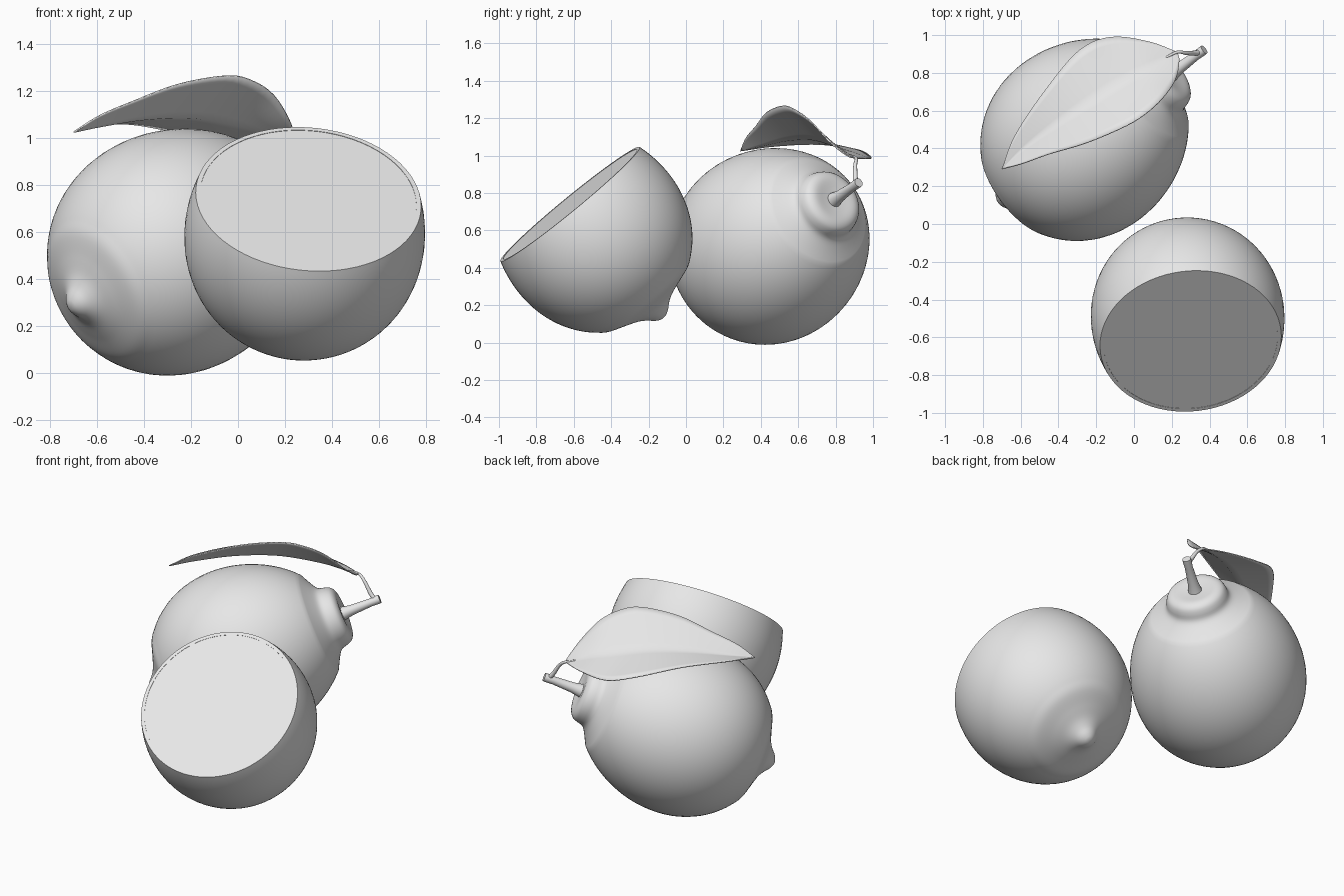
import bpy, bmesh, math
from mathutils import Vector, Matrix

if "Cube" in bpy.data.objects:
    bpy.data.objects.remove(bpy.data.objects["Cube"])

GREY = bpy.data.materials.new("light_grey")
GREY.diffuse_color = (0.8, 0.8, 0.8, 1)
GREY.use_nodes = True
GREY.node_tree.nodes["Principled BSDF"].inputs["Base Color"].default_value = GREY.diffuse_color


def finish(bm, name, matrix=Matrix(), angle=50):
    bmesh.ops.remove_doubles(bm, verts=bm.verts, dist=1e-5)
    bmesh.ops.recalc_face_normals(bm, faces=bm.faces)
    me = bpy.data.meshes.new(name)
    bm.to_mesh(me)
    bm.free()
    me.materials.append(GREY)
    ob = bpy.data.objects.new(name, me)
    bpy.context.collection.objects.link(ob)
    ob.matrix_world = matrix
    bpy.ops.object.select_all(action='DESELECT')
    ob.select_set(True)
    bpy.context.view_layer.objects.active = ob
    bpy.ops.object.shade_smooth_by_angle(angle=math.radians(angle))
    return ob


def spline(pts, n):
    """Smooth curve through pts, resampled to n + 1 evenly spaced points."""
    p = [Vector(q) for q in pts]
    p = [2 * p[0] - p[1]] + p + [2 * p[-1] - p[-2]]
    dense = []
    for i in range(1, len(p) - 2):
        a, b, c, d = p[i - 1:i + 3]
        for k in range(20):
            t = k / 20
            dense.append(0.5 * (2 * b + (c - a) * t + (2 * a - 5 * b + 4 * c - d) * t * t
                                + (3 * b - a - 3 * c + d) * t ** 3))
    dense.append(p[-2])
    acc = [0]
    for a, b in zip(dense, dense[1:]):
        acc.append(acc[-1] + (b - a).length)
    out, j = [], 0
    for i in range(n + 1):
        s = acc[-1] * i / n
        while j < len(acc) - 2 and acc[j + 1] < s:
            j += 1
        out.append(dense[j].lerp(dense[j + 1], min(1, (s - acc[j]) / (acc[j + 1] - acc[j]))))
    return out


def lathe(name, profile, matrix, seg=72, angle=50):
    """Revolve (height, radius) points about local z."""
    bm = bmesh.new()
    rings = [[bm.verts.new((r * math.cos(2 * math.pi * k / seg), r * math.sin(2 * math.pi * k / seg), t))
              for k in range(seg)] for t, r in profile]
    for a, b in zip(rings, rings[1:]):
        for k in range(seg):
            m = (k + 1) % seg
            bm.faces.new((a[k], a[m], b[m], b[k]))
    return finish(bm, name, matrix, angle)


def place(loc, d):
    return Matrix.Translation(loc) @ Vector(d).to_track_quat('Z', 'Y').to_matrix().to_4x4()


A, TAPER = 0.58, 0.07


def radius(b, t):
    """Fruit radius at height t: an ellipse, slimmer toward the stem."""
    return b * math.sqrt(1 - (t / A) ** 2) * (1 - TAPER * t / A)


def body(b, t0, t1, n):
    u0, u1 = math.acos(-t0 / A), math.acos(-t1 / A)
    ts = [-A * math.cos(u0 + (u1 - u0) * i / n) for i in range(n + 1)]
    return [(t, radius(b, t)) for t in ts]


def curve_profile(pts, n):
    return [(p.x, max(p.y, 0)) for p in spline([(*q, 0) for q in pts], n)]


def nipple(b):
    """Tip of the fruit, running smoothly into the body."""
    return curve_profile([(-0.628, 0), (-0.627, 0.018), (-0.611, 0.047), (-0.583, 0.078),
                          (-0.556, 0.122), (-0.53, 0.19), (-0.495, radius(b, -0.495)),
                          (-0.45, radius(b, -0.45))], 26)[:-1]


# whole lemon with raised collar at the stem end
AXIS = Vector((0.738, 0.55, 0.39)).normalized()
CEN = Vector((-0.25, 0.46, 0.527))
whole = place(CEN, AXIS)
B = 0.515
collar = curve_profile([(0.45, radius(B, 0.45)), (0.482, 0.248), (0.508, 0.207), (0.53, 0.189),
                        (0.565, 0.18), (0.597, 0.163), (0.613, 0.125), (0.608, 0.06), (0.602, 0)], 30)
lathe("whole_lemon", nipple(B) + body(B, -0.45, 0.45, 44) + collar[1:], whole)

# stem, widening a little at its cut end
lathe("stem", [(0.58, 0), (0.58, 0.046), (0.61, 0.040), (0.66, 0.031), (0.78, 0.024),
               (0.825, 0.026), (0.842, 0.025), (0.842, 0)], whole, 20, 40)

# half lemon peel with a thin rim
NORM = Vector((0.08, -0.632, 0.771)).normalized()
CUT, B = 0.16, 0.511
half = place(Vector((0.30, -0.62, 0.74)) - NORM * CUT, NORM)
rim = radius(B, CUT)
lathe("half_lemon_peel", nipple(B) + body(B, -0.45, CUT, 36) + [(CUT, rim - 0.02), (CUT - 0.01, rim - 0.02)], half)

# flat cut face inside the rim
lathe("cut_face", [(CUT - 0.002, rim - 0.02), (CUT - 0.002, 0)], half)

# leaf blade lofted between front edge, midrib and back edge
TIP, BASE = (-0.70, 0.29, 1.025), (0.23, 0.91, 0.985)
front = [TIP, (-0.59, 0.32, 1.095), (-0.45, 0.37, 1.155), (-0.25, 0.43, 1.23), (-0.04, 0.52, 1.265),
         (0.07, 0.59, 1.24), (0.155, 0.67, 1.18), (0.22, 0.765, 1.075), (0.24, 0.86, 1.0), BASE]
rib = [TIP, (-0.58, 0.40, 1.05), (-0.39, 0.54, 1.08), (-0.18, 0.675, 1.085), (0.03, 0.805, 1.045),
       (0.15, 0.875, 1.005), BASE]
back = [TIP, (-0.63, 0.47, 1.05), (-0.47, 0.71, 1.06), (-0.29, 0.92, 1.03), (-0.12, 0.99, 0.99),
        (0.08, 0.965, 0.985), BASE]
n, w = 36, 6
bm = bmesh.new()
rows = []
for f, m, k in zip(spline(front, n), spline(rib, n), spline(back, n)):
    row = [f.lerp(m, i / w) for i in range(w)] + [m.lerp(k, i / w) for i in range(w + 1)]
    rows.append([bm.verts.new(v) for v in row])
for a, b in zip(rows, rows[1:]):
    for i in range(2 * w):
        bm.faces.new((a[i], a[i + 1], b[i + 1], b[i]))
bmesh.ops.remove_doubles(bm, verts=bm.verts, dist=1e-5)
bmesh.ops.dissolve_degenerate(bm, edges=bm.edges, dist=1e-5)
leaf = finish(bm, "leaf")
mod = leaf.modifiers.new("thickness", 'SOLIDIFY')
mod.thickness = 0.006
mod.offset = 0

# leaf stalk joining the stem tip to the blade
cu = bpy.data.curves.new("leaf_stalk", 'CURVE')
cu.dimensions = '3D'
cu.bevel_depth = 0.013
cu.bevel_resolution = 3
cu.use_fill_caps = True
path = spline([CEN + AXIS * 0.815, (0.318, 0.905, 0.885), (0.275, 0.905, 0.95), BASE, (0.17, 0.882, 1.0)], 20)
sp = cu.splines.new('POLY')
sp.points.add(len(path) - 1)
for i, p in enumerate(path):
    sp.points[i].co = (*p, 1)
    sp.points[i].radius = 1.15 - 0.7 * i / 20
cu.materials.append(GREY)
bpy.context.collection.objects.link(bpy.data.objects.new("leaf_stalk", cu))
